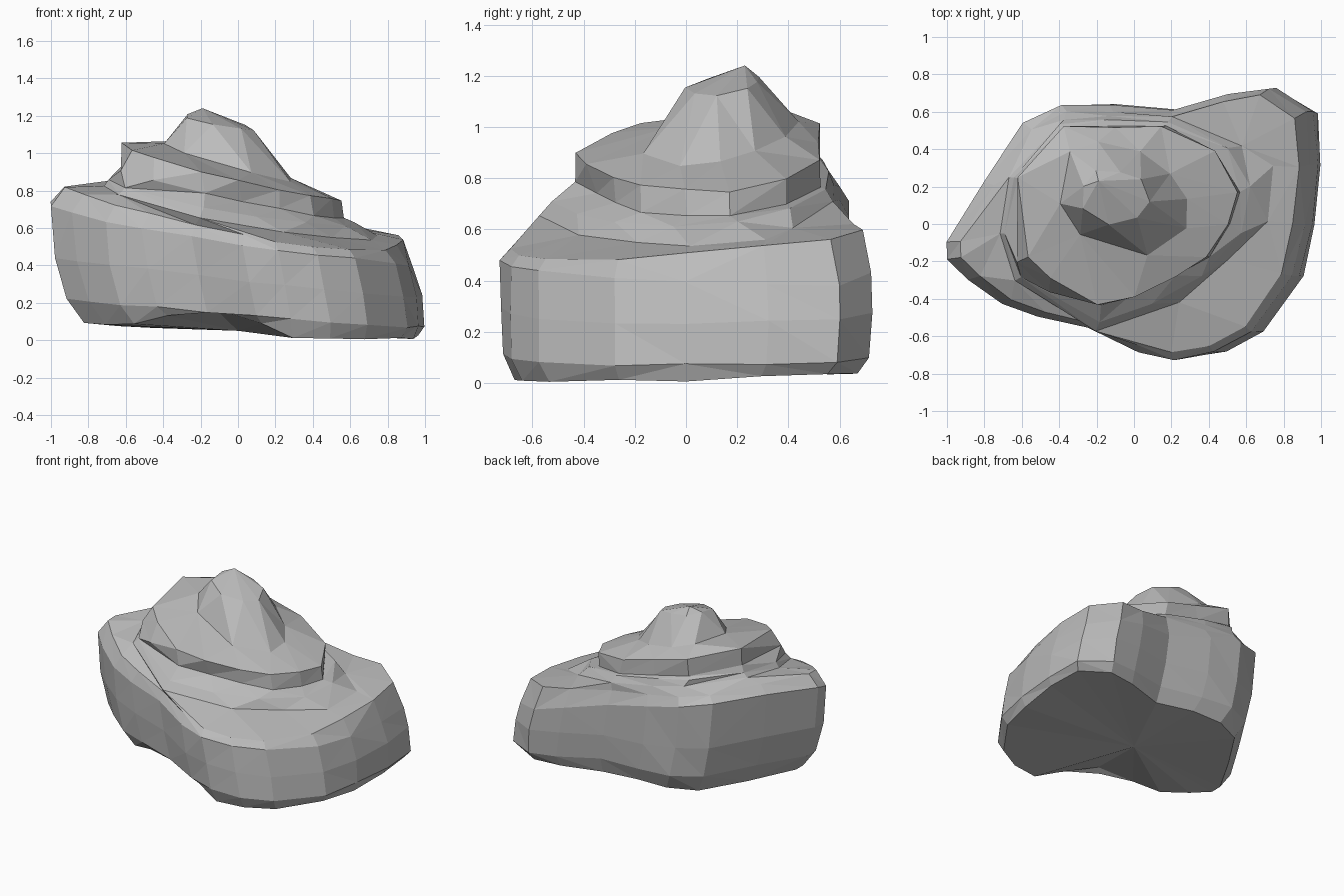
import bpy
import bmesh
import math
import random
from mathutils import Vector

random.seed(4)

if "Cube" in bpy.data.objects:
    bpy.data.objects.remove(bpy.data.objects["Cube"], do_unlink=True)

AXIS = Vector((-0.1, 0.13))
JITTER = 0.005

# Plan outlines of the rock, from the wide base to the narrow peak
base_outline = [(-1, -.1), (-1, -.19), (-.88, -.3), (-.7, -.43), (-.5, -.5),
                (-.22, -.56), (.06, -.69), (.25, -.73), (.47, -.69), (.68, -.58),
                (.9, -.28), (.97, 0), (1, .32), (.98, .6), (.77, .73), (.55, .7),
                (.24, .61), (-.1, .64), (-.37, .64), (-.58, .54), (-.8, .22)]
shelf_outline = [(-.72, -.05), (-.64, -.3), (-.2, -.57), (.24, -.42), (.5, -.19),
                 (.72, .01), (.74, .31), (.58, .42), (.2, .57), (-.13, .58),
                 (-.38, .56), (-.67, .25)]
ledge_outline = [(-.69, -.05), (-.6, -.28), (-.18, -.52), (.1, -.43), (.36, -.28),
                 (.57, -.05), (.62, .2), (.5, .41), (.18, .55), (-.15, .56),
                 (-.4, .53), (-.64, .25)]
tier_outline = [(-.63, -.2), (-.45, -.36), (-.18, -.43), (.02, -.35), (.22, -.28),
                (.4, -.18), (.51, 0), (.57, .17), (.43, .39), (.17, .53),
                (-.1, .52), (-.38, .51), (-.62, .24)]
crest_outline = [(-.57, -.18), (-.45, -.29), (-.2, -.43), (0, -.39), (.22, -.28),
                 (.39, -.18), (.5, 0), (.55, .17), (.43, .39), (.15, .52),
                 (-.1, .52), (-.38, .52), (-.62, .25)]
cone_outline = [(-.39, .11), (-.29, -.06), (.07, -.17), (.28, -.02), (.28, .13),
                (.19, .27), (.03, .39), (-.19, .44), (-.34, .39)]
cap_outline = [(-.27, .08), (-.14, 0), (.02, .03), (.08, .12), (.04, .24),
               (-.07, .28), (-.2, .28), (-.27, .2)]


def plane(height, slope_x, slope_y, twist=0, bend=0):
    """Tilted height rule for one layer, optionally twisted or bent along x."""
    return lambda x, y: (height + slope_x * x + slope_y * y
                         + twist * x * y + bend * x * x)


def foot_height(x, y):
    """Underside that rests on the +x end and is hollowed below the front recess."""
    back_rise = .05 * max(0, y)
    if x > .2:
        return .008 + back_rise
    hollow = max(0, 1 - abs(x + .2) / .45) if y < -.3 else 0
    return .055 - .12 * min(0, x + .5) + .13 * hollow + back_rise / 2


def angle_of(vert):
    return math.atan2(vert.co.y - AXIS.y, vert.co.x - AXIS.x)


def make_ring(bm, outline, height, scale_x=1, scale_y=1, pivot_x=0):
    """One closed layer edge, sorted around the rock's axis."""
    ring = []
    for x, y in outline:
        px = pivot_x + (x - pivot_x) * scale_x
        py = y * scale_y
        point = Vector((px, py, height(px, py)))
        noise = Vector([random.uniform(-JITTER, JITTER) for _ in range(3)])
        ring.append(bm.verts.new(point + noise))
    return sorted(ring, key=angle_of)


def zip_rings(bm, lower, upper):
    """Join two rings with triangles, even when their counts differ."""
    def turn(ring, index):
        laps, step = divmod(index, len(ring))
        return angle_of(ring[step]) + laps * math.tau

    i = j = 0
    while i < len(lower) or j < len(upper):
        a, b = lower[i % len(lower)], upper[j % len(upper)]
        go_lower = j == len(upper) or (
            i < len(lower) and turn(lower, i + 1) < turn(upper, j + 1))
        if go_lower:
            i += 1
            bm.faces.new((a, lower[i % len(lower)], b))
        else:
            j += 1
            bm.faces.new((a, upper[j % len(upper)], b))


def close_ring(bm, ring, point):
    """Fan a ring to a single point."""
    tip = bm.verts.new(point)
    for a, b in zip(ring, ring[1:] + ring[:1]):
        bm.faces.new((a, b, tip))


bm = bmesh.new()
rings = [
    # Base block: foot, lower wall, middle wall, upper wall and rounded rim
    make_ring(bm, base_outline, foot_height, .89, .92, .64),
    make_ring(bm, base_outline, plane(.15, -.08, .02), .955, .985, .95),
    make_ring(bm, base_outline, plane(.34, -.11, .03), .978, .995, .1),
    make_ring(bm, base_outline, plane(.565, -.19, .08, -.1), .97, .995, -1),
    make_ring(bm, base_outline, plane(.63, -.18, .1, 0, .04), .905, .94, -.26),
    # Stepped terraces
    make_ring(bm, shelf_outline, plane(.68, -.21, .12)),
    make_ring(bm, ledge_outline, plane(.73, -.2, .12)),
    make_ring(bm, tier_outline, plane(.77, -.23, .06)),
    make_ring(bm, crest_outline, plane(.88, -.255, .065)),
    # Peak
    make_ring(bm, cone_outline, plane(.93, -.27, .1)),
    make_ring(bm, cap_outline, plane(1.13, -.2, .1)),
]
for lower, upper in zip(rings, rings[1:]):
    zip_rings(bm, lower, upper)
close_ring(bm, rings[0], (0, 0, .05))
close_ring(bm, rings[-1], (-.19, .23, 1.24))
bmesh.ops.recalc_face_normals(bm, faces=bm.faces)

mesh = bpy.data.meshes.new("rock")
bm.to_mesh(mesh)
bm.free()
rock = bpy.data.objects.new("rock", mesh)
bpy.context.collection.objects.link(rock)

# Plain stone colour, flat faces
stone = bpy.data.materials.new("stone grey")
stone.use_nodes = True
colour = (.5, .5, .5, 1)
stone.diffuse_color = colour
stone.node_tree.nodes["Principled BSDF"].inputs["Base Color"].default_value = colour
mesh.materials.append(stone)
